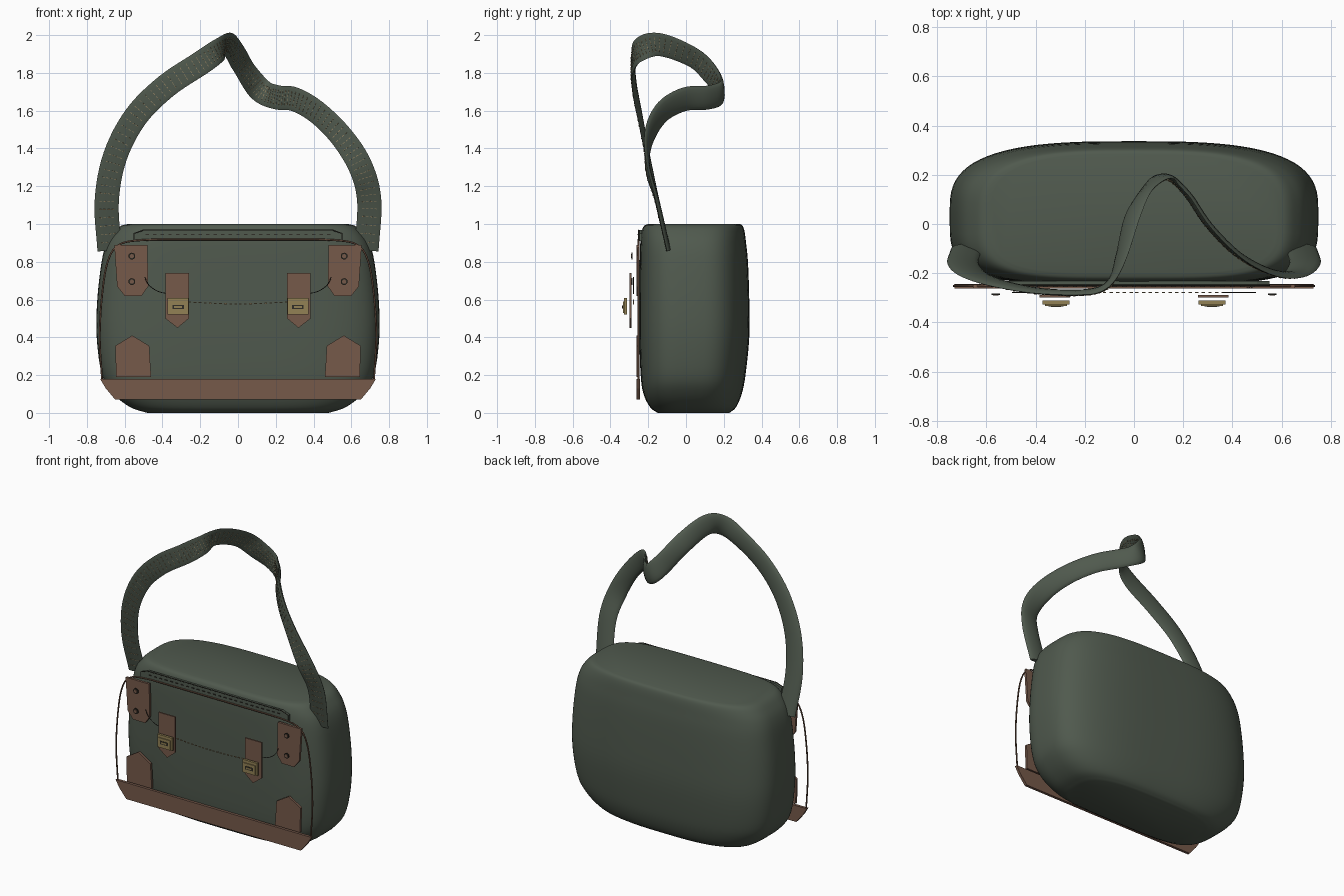
import bpy, bmesh, math
from mathutils import Vector

cube = bpy.data.objects.get("Cube")
if cube:
    bpy.data.objects.remove(cube)


def material(name, r, g, b):
    m = bpy.data.materials.new(name)
    m.use_nodes = True
    m.diffuse_color = (r, g, b, 1)
    node = next(n for n in m.node_tree.nodes if n.type == 'BSDF_PRINCIPLED')
    node.inputs["Base Color"].default_value = (r, g, b, 1)
    return m


GREEN = material("canvas green", .08, .101, .076)
LEATHER = material("leather brown", .18, .10, .068)
PIPING = material("piping brown", .12, .065, .042)
BRASS = material("brass", .29, .22, .09)
THREAD = material("tan thread", .32, .24, .13)
DARK = material("dark metal", .03, .027, .02)


def finish(name, bm, mat, smooth=False, mirror=False):
    bmesh.ops.recalc_face_normals(bm, faces=bm.faces)
    mesh = bpy.data.meshes.new(name)
    bm.to_mesh(mesh)
    bm.free()
    mesh.materials.append(mat)
    obj = bpy.data.objects.new(name, mesh)
    bpy.context.collection.objects.link(obj)
    if mirror:
        obj.modifiers.new("mirror", 'MIRROR')
    if smooth:
        bpy.ops.object.select_all(action='DESELECT')
        obj.select_set(True)
        bpy.context.view_layer.objects.active = obj
        bpy.ops.object.shade_smooth_by_angle(angle=math.radians(50))
    return obj


def spline(points, steps):
    """Smooth curve through points of any dimension."""
    pts = [Vector(p) for p in points]
    pts = [pts[0] * 2 - pts[1]] + pts + [pts[-1] * 2 - pts[-2]]
    out = []
    for a, b, c, d in zip(pts, pts[1:], pts[2:], pts[3:]):
        for i in range(steps):
            t = i / steps
            out.append((b * 2 + (c - a) * t + (a * 2 - b * 5 + c * 4 - d) * t ** 2
                        + (b * 3 - a - c * 3 + d) * t ** 3) / 2)
    return out + [pts[-2]]


def loft(bm, rings):
    """Skin closed rings of points and cap both ends."""
    rows = [[bm.verts.new(p) for p in ring] for ring in rings]
    n = len(rows[0])
    for lo, hi in zip(rows, rows[1:]):
        for i in range(n):
            j = (i + 1) % n
            bm.faces.new((lo[i], lo[j], hi[j], hi[i]))
    bm.faces.new(rows[0])
    bm.faces.new(rows[-1])


def plate(name, outline, y, depth, mat, mirror=True):
    """Flat shape in the front plane, y is its front side."""
    bm = bmesh.new()
    loft(bm, [[(x, yy, z) for x, z in outline] for yy in (y, y + depth)])
    return finish(name, bm, mat, mirror=mirror)


def box(bm, centre, along, across, normal, size):
    c = Vector(centre)
    a, b, n = (v * s / 2 for v, s in zip((along, across, normal), size))
    loft(bm, [[c + k * n + a + b, c + k * n + a - b, c + k * n - a - b, c + k * n - a + b]
              for k in (-1, 1)])


def rect(x0, x1, z0, z1):
    return [(x0, z0), (x1, z0), (x1, z1), (x0, z1)]


def tube(name, points, y, radius, mat, mirror=False):
    curve = bpy.data.curves.new(name, 'CURVE')
    curve.dimensions = '3D'
    curve.bevel_depth = radius
    curve.bevel_resolution = 2
    s = curve.splines.new('POLY')
    s.points.add(len(points) - 1)
    for p, (x, z) in zip(s.points, points):
        p.co = (x, y, z, 1)
    curve.materials.append(mat)
    obj = bpy.data.objects.new(name, curve)
    bpy.context.collection.objects.link(obj)
    if mirror:
        obj.modifiers.new("mirror", 'MIRROR')


# Bag body: height, half width, front and back of each level
levels = [(0, .48, -.15, .23), (.03, .57, -.19, .265), (.1, .66, -.225, .295),
          (.2, .72, -.24, .315), (.4, .748, -.247, .335), (.6, .745, -.247, .335),
          (.8, .722, -.245, .328), (.9, .695, -.242, .318), (.96, .655, -.235, .31),
          (.99, .62, -.222, .30), (1, .58, -.2, .285)]
rings = []
for level in spline([Vector(v) for v in levels], 4):
    z, w, front, back = level
    mid, half = (front + back) / 2, (back - front) / 2
    ring = []
    for i in range(80):
        a = math.tau * i / 80
        c, s = math.cos(a), math.sin(a)
        e = 2 / 3 if s > 0 else 1 / 2
        ring.append((w * math.copysign(abs(c) ** e, c),
                     mid + half * math.copysign(abs(s) ** e, s), z))
    rings.append(ring)
bm = bmesh.new()
loft(bm, rings)
finish("bag_body", bm, GREEN, smooth=True)

# Shoulder strap: position, heading in degrees, tilt of the stitched side
path = [(-.68, -.10, .86, 0, 0), (-.695, -.16, 1.12, 0, 0), (-.65, -.21, 1.36, 0, 0),
        (-.54, -.25, 1.57, 0, 0), (-.38, -.28, 1.73, 0, 0), (-.2, -.285, 1.85, 5, 0),
        (-.1, -.25, 1.92, 30, -.1), (-.05, -.14, 1.95, 70, -.3), (0, .04, 1.88, 75, -.6),
        (.06, .14, 1.78, 60, -.5), (.13, .185, 1.7, 0, -.1), (.21, .12, 1.67, -50, .1),
        (.3, -.01, 1.66, -50, .1), (.42, -.13, 1.59, -40, .1), (.55, -.2, 1.46, -20, 0),
        (.65, -.21, 1.3, 0, 0), (.695, -.16, 1.12, 0, 0), (.68, -.10, .86, 0, 0)]
samples = spline([Vector(p) for p in path], 6)
centres = [Vector(p[:3]) for p in samples]
rings, stitches = [], bmesh.new()
for i, p in enumerate(samples):
    tangent = (centres[min(i + 1, len(centres) - 1)] - centres[max(i - 1, 0)]).normalized()
    h = math.radians(p[3])
    normal = Vector((math.sin(h), -math.cos(h), p[4]))
    side = normal.cross(tangent).normalized()
    normal = tangent.cross(side).normalized()
    ring = []
    for k in range(16):
        a = math.tau * k / 16
        depth = .005 if math.sin(a) > 0 else .02
        ring.append(centres[i] + side * .064 * math.cos(a) + normal * depth * math.sin(a))
    rings.append(ring)
    # Cross stitches on the outer side
    if 0 < i < len(samples) - 1:
        for k in (-.032, -.011, .011, .032):
            box(stitches, centres[i] + side * k + normal * .005, side, tangent, normal,
                (.013, .003, .003))
bm = bmesh.new()
loft(bm, rings)
finish("shoulder_strap", bm, GREEN, smooth=True)
finish("strap_stitches", stitches, THREAD)

# Piping around the front panel
half = spline([Vector(p) for p in ((.72, .18), (.732, .4), (.72, .62), (.69, .8),
                                  (.63, .89), (.5, .915), (.25, .918), (0, .918))], 5)
tube("front_piping", [tuple(p) for p in half], -.252, .005, PIPING, mirror=True)

# Top zip band with its seam
band = [(.55, .91), (.55, .95), (.5, .968), (-.5, .968), (-.55, .95), (-.55, .91)]
plate("top_band", band, -.25, .018, GREEN, mirror=False)
tube("top_band_seam", band, -.25, .003, DARK)
bm = bmesh.new()
X, Y, Z = Vector((1, 0, 0)), Vector((0, 1, 0)), Vector((0, 0, 1))
for i in range(25):
    box(bm, (-.48 + .04 * i, -.253, .945), X, Z, Y, (.018, .004, .006))
finish("top_band_stitches", bm, DARK)

# Leather trim
plate("bottom_strip", [(-.73, .18), (-.70, .13), (-.65, .07), (.65, .07), (.70, .13),
                       (.73, .18)], -.262, .018, LEATHER, mirror=False)
plate("lower_corner_patches", [(.46, .19), (.645, .19), (.65, .355), (.56, .41),
                               (.47, .355)], -.262, .016, LEATHER)
plate("upper_corner_patches", [(.48, .89), (.655, .89), (.64, .67), (.6, .62), (.51, .62),
                               (.475, .67)], -.262, .016, LEATHER)
plate("closure_straps", [(.26, .74), (.385, .74), (.385, .5), (.32, .45), (.26, .5)],
      -.298, .01, LEATHER)

# Rivets
for name, z in (("upper_rivets", .83), ("lower_rivets", .695)):
    for part, r, y, mat in (("rim", .018, -.288, DARK), ("cap", .011, -.291, LEATHER)):
        circle = [(.562 + r * math.cos(math.tau * k / 16), z + r * math.sin(math.tau * k / 16))
                  for k in range(16)]
        plate(name + "_" + part, circle, y, .006, mat)

# Buckles
plate("buckle_bases", rect(.262, .372, .522, .608), -.328, .016, BRASS)
plate("buckle_faces", rect(.272, .362, .53, .59), -.334, .008, BRASS)
plate("buckle_slots", rect(.287, .347, .55, .572), -.336, .004, DARK)
plate("buckle_latches", rect(.296, .338, .556, .566), -.338, .004, BRASS)

# Flap edge: plain seam at the corners, dashed stitching along the middle
edge = spline([Vector(p) for p in ((.495, .72), (.47, .675), (.42, .642), (.36, .63))], 5)
tube("flap_corner_seams", [tuple(p) for p in edge], -.278, .002, DARK, mirror=True)
bm = bmesh.new()
for i in range(14):
    x = .012 + .027 * i
    box(bm, (x, -.278, .577 + .16 * x * x), X, Z, Y, (.014, .006, .004))
finish("flap_stitches", bm, THREAD, mirror=True)
